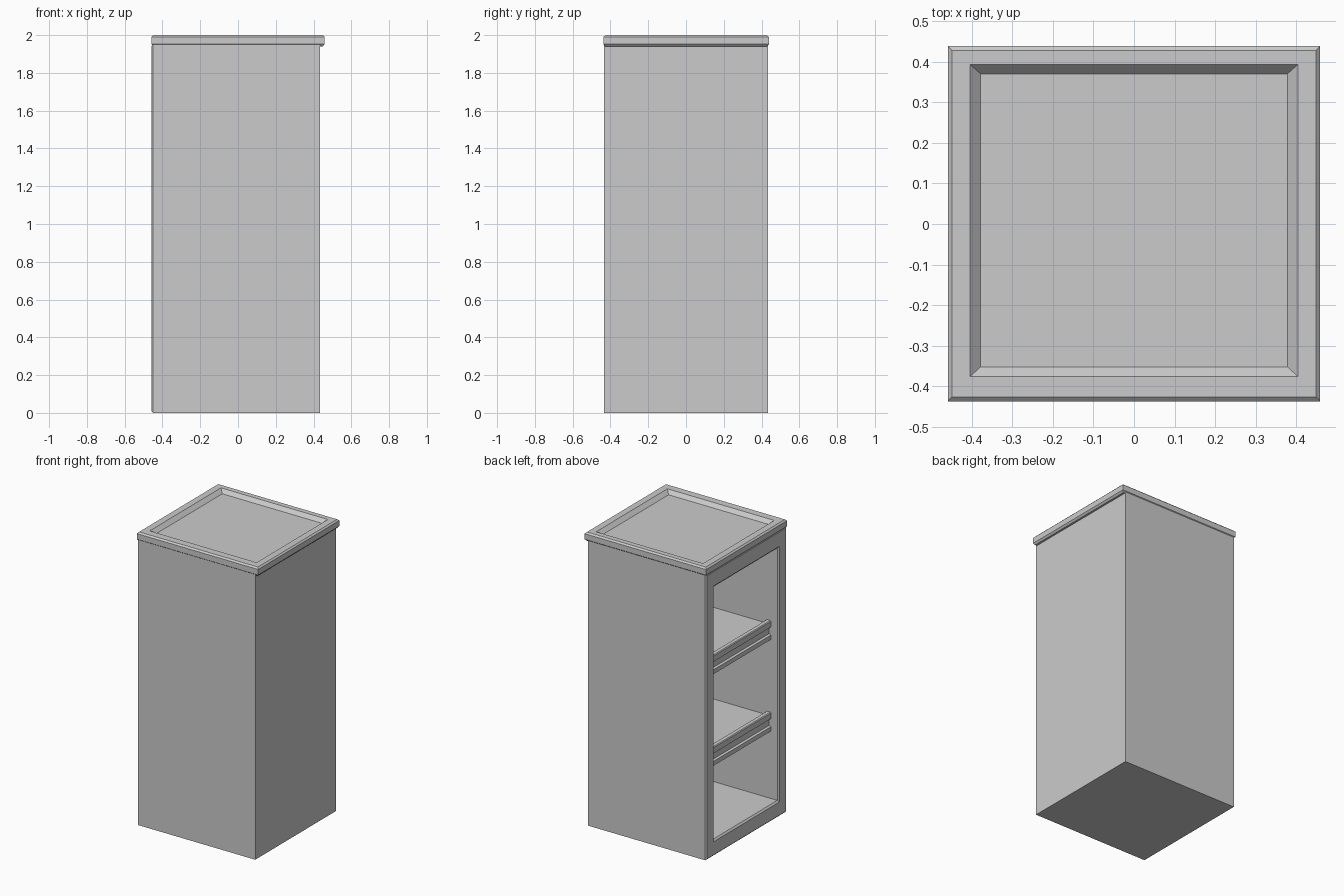
import bpy, bmesh

if "Cube" in bpy.data.objects:
    bpy.data.objects.remove(bpy.data.objects["Cube"])


def mesh_object(name, bm):
    bmesh.ops.recalc_face_normals(bm, faces=bm.faces)
    mesh = bpy.data.meshes.new(name)
    bm.to_mesh(mesh)
    bm.free()
    ob = bpy.data.objects.new(name, mesh)
    bpy.context.collection.objects.link(ob)
    return ob


def loft(name, loops):
    """Skin matching point loops in order and cap both ends."""
    bm = bmesh.new()
    rings = [[bm.verts.new(p) for p in loop] for loop in loops]
    for a, b in zip(rings, rings[1:]):
        n = len(a)
        for i in range(n):
            j = (i + 1) % n
            bm.faces.new((a[i], a[j], b[j], b[i]))
    bm.faces.new(rings[0])
    bm.faces.new(rings[-1])
    return mesh_object(name, bm)


def rect_x(x, hy, z0, z1):
    return [(x, -hy, z0), (x, hy, z0), (x, hy, z1), (x, -hy, z1)]


def rect_z(z, hx, y0, y1):
    return [(-hx, y0, z), (hx, y0, z), (hx, y1, z), (-hx, y1, z)]


# Cabinet shell: closed box, chamfered frame on -x, hollow interior
loft("cabinet_body", [
    rect_x(0.435, 0.435, 0.0, 1.95),
    rect_x(-0.450, 0.435, 0.0, 1.95),
    rect_x(-0.457, 0.428, 0.008, 1.942),
    rect_x(-0.457, 0.358, 0.098, 1.845),
    rect_x(-0.447, 0.347, 0.11, 1.833),
    rect_x(0.40, 0.347, 0.11, 1.833),
])

# Counter top: chamfered slab with a shallow sloped tray
loft("counter_top", [
    rect_z(1.940, 0.448, -0.428, 0.428),
    rect_z(1.952, 0.459, -0.437, 0.439),
    rect_z(1.990, 0.459, -0.437, 0.439),
    rect_z(2.000, 0.449, -0.426, 0.428),
    rect_z(2.000, 0.404, -0.376, 0.393),
    rect_z(1.975, 0.378, -0.352, 0.370),
])

# Shelves: raised front lip, recessed groove, lower ledge
SHELF = [(0.41, 0.0), (-0.365, 0.0), (-0.370, 0.025), (-0.395, 0.025),
         (-0.400, 0.020), (-0.400, -0.018), (-0.385, -0.028),
         (-0.385, -0.068), (-0.400, -0.073), (-0.400, -0.103),
         (-0.385, -0.108), (0.41, -0.108)]
for name, z in (("lower_shelf", 0.674), ("upper_shelf", 1.30)):
    loft(name, [[(x, y, z + dz) for x, dz in SHELF] for y in (-0.35, 0.35)])
